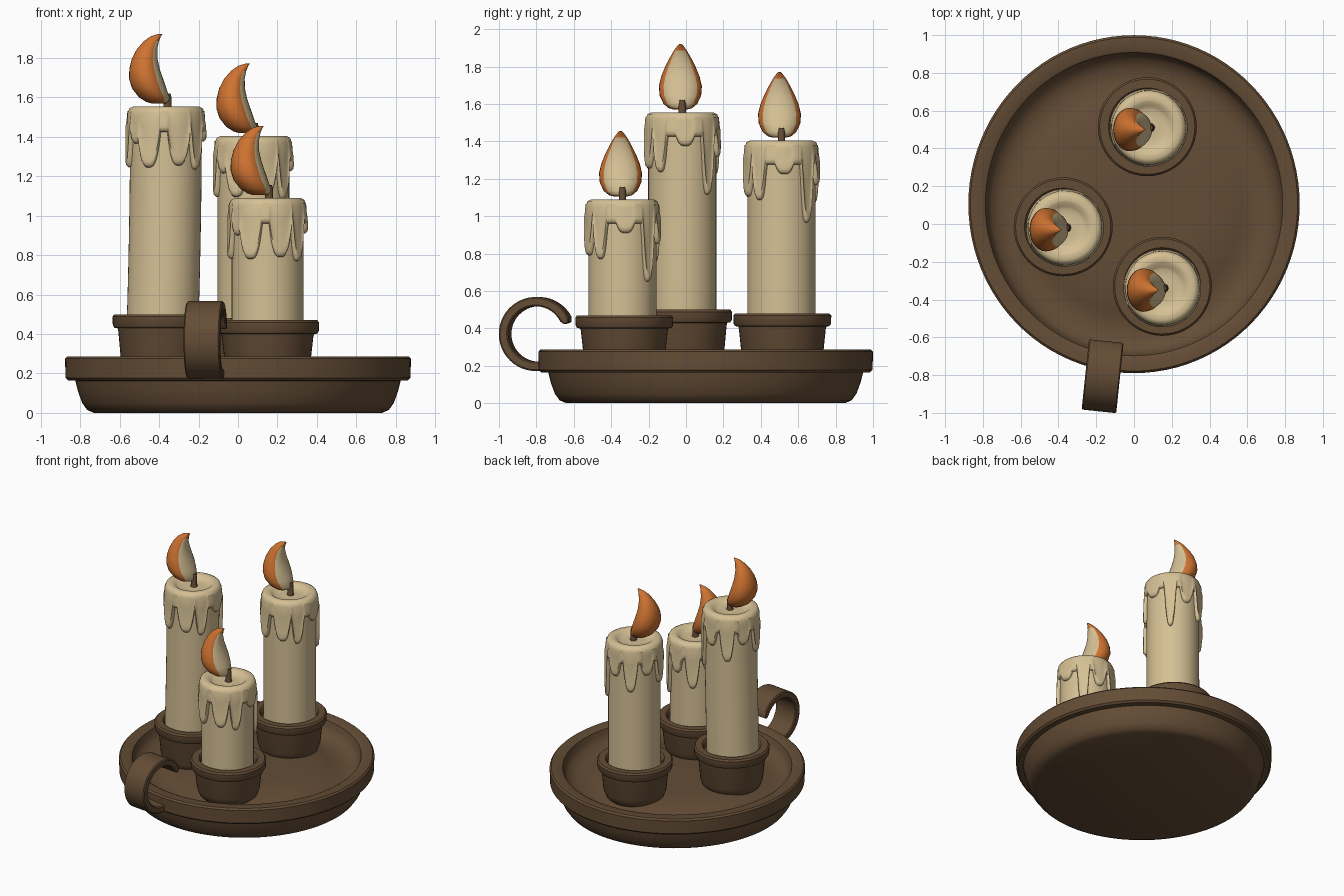
import bpy, bmesh, math
from math import sin, cos, pi, radians

if "Cube" in bpy.data.objects:
    bpy.data.objects.remove(bpy.data.objects["Cube"])


def material(name, rgb):
    m = bpy.data.materials.new(name)
    m.diffuse_color = (*rgb, 1)
    m.use_nodes = True
    m.node_tree.nodes["Principled BSDF"].inputs["Base Color"].default_value = m.diffuse_color
    return m


BROWN = material("brown_clay", (0.127, 0.073, 0.036))
CREAM = material("cream_wax", (0.67, 0.53, 0.30))
ORANGE = material("orange_flame", (0.62, 0.17, 0.03))


def loft(name, rings, mats, caps=True, angle=40, rule=None):
    """Skin a list of equal-length rings of points into one object."""
    bm = bmesh.new()
    rows = [[bm.verts.new(p) for p in ring] for ring in rings]
    n = len(rows[0])
    for i in range(len(rows) - 1):
        for j in range(n):
            k = (j + 1) % n
            f = bm.faces.new((rows[i][j], rows[i][k], rows[i + 1][k], rows[i + 1][j]))
            if rule:
                f.material_index = rule(i, j)
    if caps:
        bm.faces.new(rows[0][::-1])
        bm.faces.new(rows[-1])
        bmesh.ops.recalc_face_normals(bm, faces=bm.faces[:])
    me = bpy.data.meshes.new(name)
    bm.to_mesh(me)
    bm.free()
    ob = bpy.data.objects.new(name, me)
    bpy.context.collection.objects.link(ob)
    for m in mats:
        me.materials.append(m)
    bpy.ops.object.select_all(action='DESELECT')
    ob.select_set(True)
    bpy.context.view_layer.objects.active = ob
    bpy.ops.object.shade_smooth_by_angle(angle=radians(angle))
    return ob


def revolve(name, profile, centre, mat, n=48, sy=1.0, lean=lambda z: 0.0):
    cx, cy = centre
    rings = [[(cx + lean(z) + r * cos(2 * pi * j / n), cy + sy * r * sin(2 * pi * j / n), z)
              for j in range(n)] for r, z in profile]
    return loft(name, rings, [mat])


# Dish with overhanging rim, shallow moat and raised floor
revolve("dish", [(0.73, 0), (0.765, 0.015), (0.79, 0.05), (0.812, 0.11), (0.825, 0.163),
                 (0.862, 0.165), (0.875, 0.178), (0.877, 0.275), (0.866, 0.287),
                 (0.80, 0.287), (0.787, 0.28), (0.775, 0.24), (0.755, 0.205), (0.70, 0.18),
                 (0.63, 0.175), (0.57, 0.19), (0.5, 0.21), (0.3, 0.217), (0.02, 0.217)],
        (0, 0.105), BROWN, n=96, sy=1.02)

# Curled strap handle on the front rim
HR, HT, HW = 0.173, 0.025, 0.092
section = [(-HW, -0.7), (-HW, 0.7), (-HW * 0.93, 1), (HW * 0.93, 1),
           (HW, 0.7), (HW, -0.7), (HW * 0.93, -1), (-HW * 0.93, -1)]
rings = []
steps = 36
turn = radians(-6)
for i in range(steps + 1):
    a = radians(-75 - (265 * i / steps))
    end = 0.55 if i == steps else 1.0
    ring = []
    for w, t in section:
        r = HR + HT * t * end
        ly, lz = r * cos(a), 0.37 + r * sin(a)
        ring.append((-0.165 + w * cos(turn) - ly * sin(turn),
                     -0.795 + w * sin(turn) + ly * cos(turn), lz))
    rings.append(ring)
loft("handle", rings, [BROWN])

# Wax drips: (angle, length below the top, half width), all in degrees / units
DRIPS = [(-117, 0.31, 19), (-70, 0.30, 18), (-38, 0.32, 13), (5, 0.18, 15), (45, 0.44, 12),
         (80, 0.24, 15), (117, 0.34, 15), (152, 0.22, 14), (190, 0.31, 15), (217, 0.19, 10)]


def drip_depth(deg):
    d = 0.13
    for a, length, w in DRIPS:
        u = abs((deg - a + 180) % 360 - 180) / w
        if u < 1:
            d = max(d, 0.13 + (length - 0.13) * (1 - u ** 3.2))
    return d


# Flame outline: height above candle top, left x, right x, half depth
FLAME = [(0.015, -0.075, 0.0, 0.035), (0.022, -0.10, 0.012, 0.062), (0.045, -0.137, 0.018, 0.09),
         (0.09, -0.172, 0.002, 0.111), (0.14, -0.188, -0.015, 0.115), (0.19, -0.186, -0.032, 0.103),
         (0.24, -0.174, -0.043, 0.083), (0.29, -0.148, -0.044, 0.058), (0.33, -0.113, -0.036, 0.035),
         (0.355, -0.078, -0.026, 0.017), (0.366, -0.042, -0.018, 0.005)]


def flame(name, x, y, top):
    n = 28
    rings = []
    for z, x0, x1, w in FLAME:
        c, h = (x0 + x1) / 2, (x1 - x0) / 2
        rings.append([(x + c + h * cos(2 * pi * j / n), y + w * sin(2 * pi * j / n), top + z)
                      for j in range(n)])

    # cream core on the right-hand side, orange around it
    def rule(i, j):
        return 1 if cos(2 * pi * (j + 0.5) / n) > 0.62 and 1 <= i <= 7 else 0
    loft(name, rings, [ORANGE, CREAM], angle=60, rule=rule)


def candle(tag, x, y, top, cup_xy, cup_top, bend):
    # Cup holder
    c = cup_top
    revolve(tag + "_cup", [(0.17, 0.18), (0.20, 0.205), (0.217, 0.25), (0.232, c - 0.085),
                           (0.236, c - 0.07), (0.252, c - 0.068), (0.26, c - 0.055),
                           (0.262, c - 0.012), (0.252, c), (0.205, c), (0.195, c - 0.01),
                           (0.19, c - 0.05), (0.05, c - 0.05)], cup_xy, BROWN)

    # Wax column with a melted well on top
    def lean(z):
        return -bend * max(0.0, (top - z) / top) ** 2

    body = [(0.182, c - 0.06 + (top - 0.06 - c + 0.06) * i / 10) for i in range(11)]
    revolve(tag + "_candle", body + [(0.18, top - 0.03), (0.172, top - 0.01), (0.155, top - 0.002),
            (0.135, top - 0.006), (0.115, top - 0.022), (0.095, top - 0.032),
            (0.05, top - 0.03), (0.01, top - 0.028)], (x, y), CREAM, lean=lean)

    # Drip skirt with a beaded lower edge
    n = 180
    depth = [drip_depth(360 * j / n) for j in range(n)]
    rows = [(0.172, 1, 0.004), (0.191, 1, 0.0), (0.203, 1, 0.012), (0.206, 1, 0.03),
            (0.201, 1, 0.06), (0.197, 0.5, 0.04), (0.196, 0, -0.035), (0.186, 0, -0.010),
            (0.168, 0, -0.001), (0.150, 0, -0.002)]
    rings = []
    for r, f, dz in rows:
        ring = []
        for j in range(n):
            a = 2 * pi * j / n
            z = top - f * depth[j] + dz
            ring.append((x + lean(z) + r * cos(a), y + r * sin(a), z))
        rings.append(ring)
    loft(tag + "_drips", rings, [CREAM], caps=False, angle=60)

    # Wick and flame
    revolve(tag + "_wick", [(0.026, top - 0.035), (0.02, top - 0.01), (0.02, top + 0.045),
                            (0.014, top + 0.065)], (x + 0.008, y), BROWN, n=10)
    flame(tag + "_flame", x, y - 0.01, top)


candle("tall", -0.365, -0.02, 1.555, (-0.375, -0.015), 0.50, 0.035)
candle("middle", 0.078, 0.51, 1.405, (0.07, 0.515), 0.48, 0.0)
candle("short", 0.15, -0.34, 1.09, (0.15, -0.33), 0.47, 0.0)
